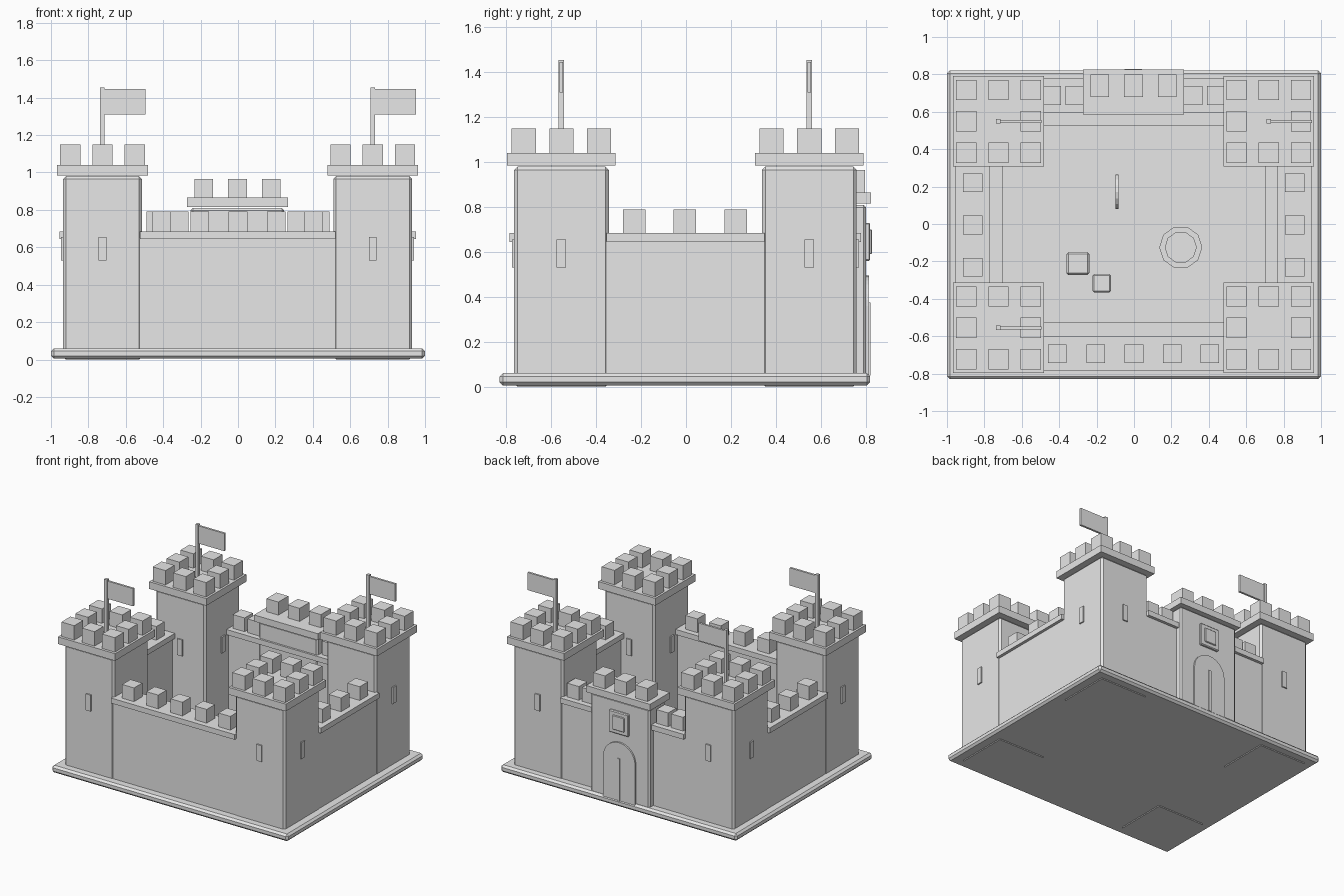
import bpy, bmesh, math

cube = bpy.data.objects.get("Cube")
if cube:
    bpy.data.objects.remove(cube, do_unlink=True)

stone = bpy.data.materials.new("stone_grey")
stone.use_nodes = True
COLOR = (0.8, 0.8, 0.8, 1)
stone.diffuse_color = COLOR
stone.node_tree.nodes["Principled BSDF"].inputs["Base Color"].default_value = COLOR


def finish(name, bm, bevel=0):
    """Turn a bmesh into a flat shaded object."""
    bmesh.ops.recalc_face_normals(bm, faces=bm.faces)
    mesh = bpy.data.meshes.new(name)
    bm.to_mesh(mesh)
    bm.free()
    mesh.materials.append(stone)
    ob = bpy.data.objects.new(name, mesh)
    bpy.context.collection.objects.link(ob)
    if bevel:
        mod = ob.modifiers.new("edge_chamfer", "BEVEL")
        mod.width = bevel
        mod.segments = 1
    return ob


def add_box(bm, x, y, z):
    """Add a box given as three (low, high) ranges."""
    verts = bmesh.ops.create_cube(bm, size=1)["verts"]
    for v in verts:
        v.co = [r[0] if c < 0 else r[1] for c, r in zip(v.co, (x, y, z))]


def box(name, x, y, z, bevel=0):
    bm = bmesh.new()
    add_box(bm, x, y, z)
    return finish(name, bm, bevel)


def around(c, half):
    return (c - half, c + half)


def merlons(name, spots, half_x, half_y, z):
    bm = bmesh.new()
    for x, y in spots:
        add_box(bm, around(x, half_x), around(y, half_y), z)
    return finish(name, bm)


def extruded(name, points, to_world, depth):
    """Extrude a flat outline along a vector."""
    bm = bmesh.new()
    face = bm.faces.new([bm.verts.new(to_world(a, b)) for a, b in points])
    new = bmesh.ops.extrude_face_region(bm, geom=[face])["geom"]
    bmesh.ops.translate(bm, vec=depth, verts=[g for g in new if isinstance(g, bmesh.types.BMVert)])
    return finish(name, bm)


def ring(radius, count, start=0.0, sweep=math.tau):
    return [(radius * math.cos(start + sweep * i / count),
             radius * math.sin(start + sweep * i / count)) for i in range(count)]


# Ground
box("base", (-1, 1), (-0.83, 0.82), (0.005, 0.06), 0.015)
box("courtyard_floor", (-0.705, 0.705), (-0.53, 0.53), (0.05, 0.07))

# Corner towers
TX, TY, HALF = 0.7225, 0.552, 0.211
for side, sx in (("left", 1), ("right", -1)):
    for end, sy in (("front", -1), ("back", 1)):
        tag = end + "_" + side
        x, y = sx * TX - 0.002, sy * TY - 0.003
        box(tag + "_tower", around(x, HALF), around(y, HALF), (0, 0.98), 0.015)
        box(tag + "_tower_cap", around(x, 0.242), around(y, 0.242), (0.985, 1.04))
        spots = [(x + i * 0.172, y + j * 0.168) for i in (-1, 0, 1) for j in (-1, 0, 1) if i or j]
        merlons(tag + "_tower_merlons", spots, 0.054, 0.054, (1.04, 1.15))
        # Arrow slits on all four faces
        bm = bmesh.new()
        reach = HALF + 0.01
        add_box(bm, around(x, 0.021), around(y, reach), (0.53, 0.655))
        add_box(bm, around(x, reach), around(y, 0.021), (0.53, 0.655))
        finish(tag + "_arrow_slits", bm)
        # Flags, absent on one tower
        if (sx, sy) != (1, -1):
            box(tag + "_flag_pole", around(x, 0.012), around(y, 0.012), (1.035, 1.455))
            box(tag + "_flag", (x + 0.01, x + 0.23), around(y, 0.008), (1.31, 1.445))

# Curtain walls
WALL_Z, COPING_Z, MERLON_Z = (0.03, 0.65), (0.645, 0.685), (0.685, 0.79)
for tag, sy in (("front", -1), ("back", 1)):
    y = sy * 0.69 - 0.003
    box(tag + "_wall", (-0.53, 0.53), around(y, 0.07), WALL_Z)
    box(tag + "_wall_coping", (-0.525, 0.52), around(y, 0.092), COPING_Z)
    xs = [-0.41, -0.205, 0, 0.205, 0.405] if sy < 0 else [-0.44, -0.315, 0.315, 0.44]
    merlons(tag + "_wall_merlons", [(x, y) for x in xs], 0.05, 0.05, MERLON_Z)
for tag, sx in (("left", 1), ("right", -1)):
    x = sx * 0.861 - 0.002
    box(tag + "_wall", around(x, 0.07), (-0.36, 0.36), WALL_Z)
    box(tag + "_wall_coping", around(x, 0.092), (-0.355, 0.35), COPING_Z)
    merlons(tag + "_wall_merlons", [(x, j * 0.226 - 0.005) for j in (-1, 0, 1)], 0.052, 0.05, MERLON_Z)

# Gatehouse
GX = -0.003
box("gatehouse", around(GX, 0.25), (0.61, 0.802), (0.03, 0.81), 0.012)
box("gatehouse_cap", around(GX, 0.27), (0.585, 0.825), (0.815, 0.865))
merlons("gatehouse_merlons", [(GX + i * 0.18, 0.738) for i in (-1, 0, 1)], 0.05, 0.06, (0.865, 0.965))

# Arched gate with a centre bar
arch = [(-0.135, 0.0)] + [(0.135, 0.0)] + [(a, b + 0.36) for a, b in ring(0.135, 16, 0, math.pi)]
arch.append((-0.135, 0.36))
extruded("gate_arch", arch, lambda a, b: (GX + a, 0.795, max(b, 0.05)), (0, 0.019, 0))
box("gate_centre_bar", around(GX, 0.01), (0.8, 0.821), (0.05, 0.375))

# Plaque above the gate
box("plaque_frame", around(GX, 0.082), (0.795, 0.82), around(0.645, 0.085), 0.006)
box("plaque_panel", around(GX, 0.05), (0.8, 0.828), around(0.645, 0.055), 0.004)

# Well with an open top
bm = bmesh.new()
levels = [(0.115, 0.06), (0.115, 0.2), (0.083, 0.2), (0.083, 0.1)]
loops = [[bm.verts.new((0.25 + a, -0.125 + b, z)) for a, b in ring(r, 10)] for r, z in levels]
for low, high in zip(loops, loops[1:]):
    for i in range(10):
        j = (i + 1) % 10
        bm.faces.new((low[i], low[j], high[j], high[i]))
bm.faces.new(loops[-1])
bm.faces.new(loops[0])
finish("well", bm)

# Courtyard crates and standing target
box("large_crate", around(-0.3, 0.061), around(-0.212, 0.061), (0.065, 0.19), 0.01)
box("small_crate", around(-0.172, 0.049), around(-0.317, 0.049), (0.065, 0.165), 0.008)
extruded("target", ring(0.092, 16), lambda a, b: (-0.098, 0.172 + a, 0.17 + b), (0.016, 0, 0))
